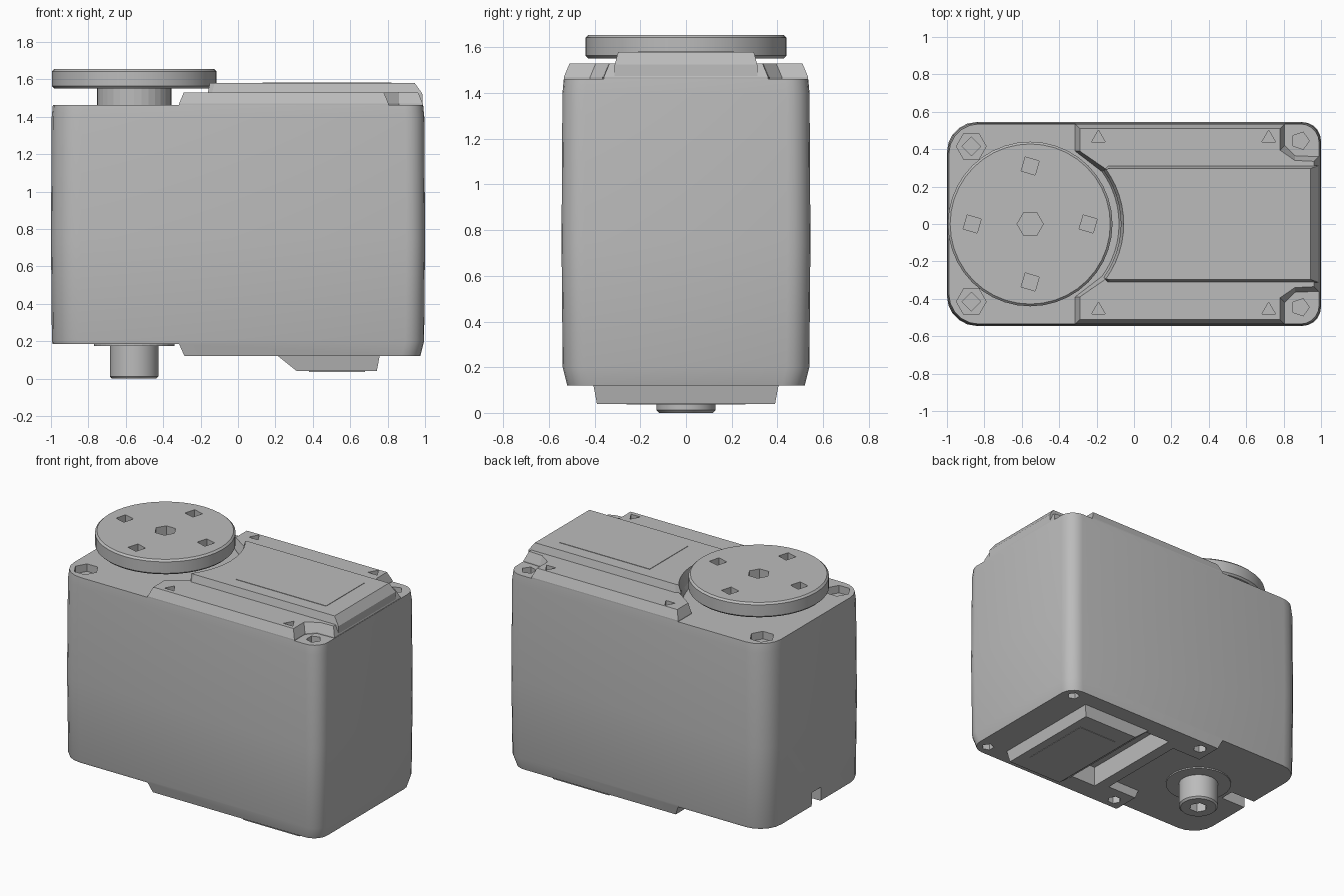
import bpy
import bmesh
from math import cos, sin, pi, radians

cube = bpy.data.objects.get("Cube")
if cube:
    bpy.data.objects.remove(cube, do_unlink=True)

grey = bpy.data.materials.new("plain grey")
grey.use_nodes = True
tone = (0.5, 0.5, 0.5, 1)
grey.diffuse_color = tone
grey.node_tree.nodes["Principled BSDF"].inputs["Base Color"].default_value = tone

HUB = -0.555  # x of the output axis


def loft(name, rings):
    """Closed solid through rings of matching 3D points."""
    bm = bmesh.new()
    loops = [[bm.verts.new(p) for p in ring] for ring in rings]
    n = len(loops[0])
    for a, b in zip(loops, loops[1:]):
        for i in range(n):
            j = (i + 1) % n
            bm.faces.new((a[i], a[j], b[j], b[i]))
    bm.faces.new(loops[0][::-1])
    bm.faces.new(loops[-1])
    bmesh.ops.recalc_face_normals(bm, faces=bm.faces)
    mesh = bpy.data.meshes.new(name)
    bm.to_mesh(mesh)
    bm.free()
    mesh.materials.append(grey)
    ob = bpy.data.objects.new(name, mesh)
    bpy.context.collection.objects.link(ob)
    return ob


def at(points, z):
    return [(x, y, z) for x, y in points]


def circle(x, y, r, n, turn=0.0):
    return [(x + r * cos(turn + 2 * pi * i / n), y + r * sin(turn + 2 * pi * i / n)) for i in range(n)]


def disc(name, x, y, r, z0, z1, n=32, turn=0.0, bevel=0.0):
    rings = [(r - bevel, z0), (r, z0 + bevel), (r, z1 - bevel), (r - bevel, z1)] if bevel else [(r, z0), (r, z1)]
    return loft(name, [at(circle(x, y, rad, n, turn), z) for rad, z in rings])


def box(name, x0, x1, y0, y1, z0, z1):
    base = [(x0, y0), (x1, y0), (x1, y1), (x0, y1)]
    return loft(name, [at(base, z0), at(base, z1)])


def cut(ob, cutters):
    """Subtract each cutter from the part, then discard it."""
    bpy.context.view_layer.objects.active = ob
    for c in cutters:
        c.hide_render = True
        mod = ob.modifiers.new("cut", 'BOOLEAN')
        mod.operation = 'DIFFERENCE'
        mod.solver = 'EXACT'
        mod.object = c
        bpy.ops.object.modifier_apply(modifier=mod.name)
        bpy.data.objects.remove(c, do_unlink=True)


def smooth(ob):
    bpy.ops.object.select_all(action='DESELECT')
    ob.select_set(True)
    bpy.context.view_layer.objects.active = ob
    bpy.ops.object.shade_smooth_by_angle(angle=radians(30))


def case_outline(inset):
    """Rounded rectangle, larger corners on the output end."""
    pts = []
    for sx, sy, r, start in ((1, 1, 0.1, 0), (-1, 1, 0.16, 90), (-1, -1, 0.16, 180), (1, -1, 0.1, 270)):
        for k in range(6):
            a = radians(start + 18 * k)
            pts.append((sx * (1 - r - inset) + r * cos(a), sy * (0.545 - r - inset) + r * sin(a)))
    return pts


def mirrored(half):
    """Close an outline from its +y half, whose first point lies on y = 0."""
    return half + [(x, -y) for x, y in half[:0:-1]]


def arc(r, end, steps=6):
    return [(HUB + r * cos(radians(end * k / steps)), r * sin(radians(end * k / steps))) for k in range(steps + 1)]


def deck_outline(i):
    return mirrored(arc(0.475 + i, 36) + [
        (-0.315 + i, 0.39), (-0.315 + i, 0.535 - i), (0.805 - i, 0.535 - i),
        (0.805 - i, 0.42 - i), (0.86, 0.365 - i), (0.988 - i, 0.36 - i)])


def ridge_outline(i, end):
    return mirrored(arc(0.485 + i, 36) + [(-0.14 + i, 0.312 - i), (end, 0.312 - i)])


# Main case, softly bulged, with chamfered floor
body = loft("case", [at(case_outline(i), z) for i, z in
                     ((0.025, 0.12), (0.005, 0.2), (0, 0.75), (0.004, 1.40), (0.01, 1.462))])
step = [(-1.2, 0.05), (-0.255, 0.05), (-0.315, 0.185), (-1.2, 0.185)]
cutters = [
    loft("step_cutter", [[(x, y, z) for x, z in step] for y in (-0.7, 0.7)]),
    box("floor_cutter", -0.4, -0.06, -0.33, 0.33, 0.05, 0.185),
    box("cable_pocket_cutter", 0.02, 0.23, -0.38, 0.38, 0.05, 0.26),
    box("end_slot_cutter", -1.1, -0.8, -0.05, 0.05, 0.05, 0.28),
]
for s in (1, -1):
    cutters += [
        disc("hex_recess_cutter", -0.87, s * 0.415, 0.08, 1.41, 1.6, 6),
        disc("corner_bore_cutter", -0.87, s * 0.415, 0.05, 1.34, 1.6, 4),
        disc("lug_bore_cutter", 0.89, s * 0.445, 0.048, 1.38, 1.6, 5),
        disc("floor_bore_cutter", 0.89, s * 0.44, 0.04, 0.05, 0.19, 5),
        disc("floor_bore_cutter", -0.2, s * 0.44, 0.045, 0.05, 0.2, 6),
    ]
cut(body, cutters)
smooth(body)

# Raised deck with screw holes, cleared around the output disc
deck = loft("deck", [at(deck_outline(0), 1.44), at(deck_outline(0), 1.47), at(deck_outline(0.025), 1.53)])
cut(deck, [disc("deck_bore_cutter", x, s * 0.46, 0.042, 1.475, 1.6, 3, pi / 2)
           for x in (-0.19, 0.72) for s in (1, -1)])

# Central ridge and its label plate
loft("ridge", [at(ridge_outline(0, 0.987), 1.45), at(ridge_outline(0, 0.985), 1.525),
               at(ridge_outline(0.015, 0.945), 1.58)])
box("top_label", 0.13, 0.82, -0.21, 0.21, 1.57, 1.583)

# Output disc, neck and horn holes
disc("output_neck", HUB, 0, 0.2, 1.45, 1.57)
horn = disc("output_disc", HUB, 0, 0.44, 1.552, 1.655, 40, 0, 0.012)
cut(horn, [disc("hub_cutter", HUB, 0, 0.07, 1.58, 1.8, 6)]
    + [disc("horn_bore_cutter", HUB + 0.31 * cos(k * pi / 2), 0.31 * sin(k * pi / 2), 0.055, 1.59, 1.8, 4, 0.5)
       for k in range(4)])
smooth(horn)

# Idler shaft and washer below the output
shaft = disc("idler_shaft", HUB, 0, 0.13, 0, 0.25, 32, 0, 0.012)
cut(shaft, [disc("shaft_bore_cutter", HUB, 0, 0.06, -0.1, 0.07, 6)])
smooth(shaft)
disc("idler_washer", HUB, 0, 0.215, 0.176, 0.22)


# Connector cover under the case, sloped at the cable end
def cover_ring(x0, x1, w, z):
    return at([(x0, -w), (x1, -w), (x1, w), (x0, w)], z)


loft("connector_cover", [cover_ring(0.315, 0.742, 0.39, 0.04), cover_ring(0.215, 0.757, 0.405, 0.12),
                         cover_ring(0.215, 0.757, 0.405, 0.14)])
box("bottom_label", 0.38, 0.68, -0.26, 0.26, 0.037, 0.045)
